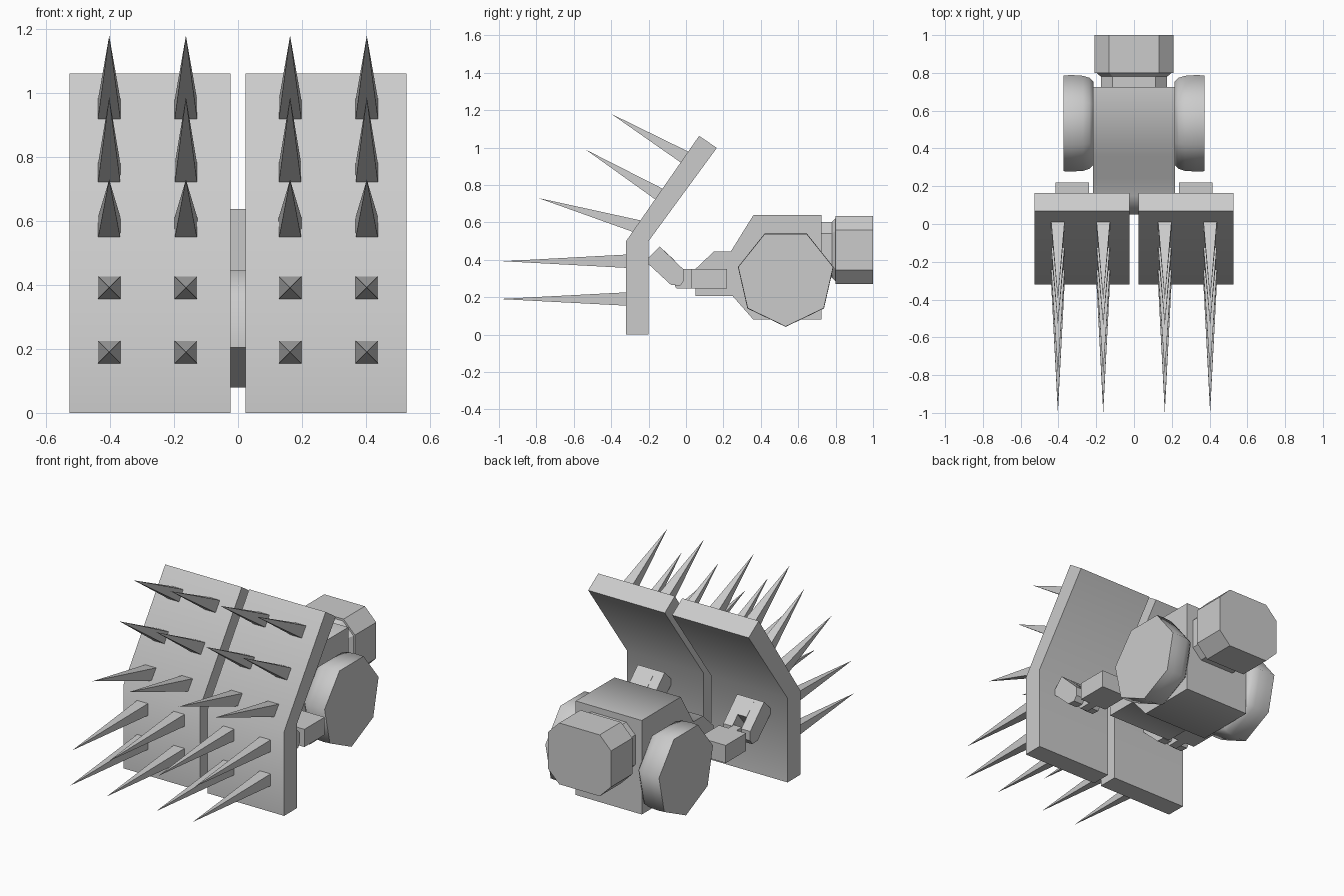
import bpy, bmesh, math
from mathutils import Vector

if "Cube" in bpy.data.objects:
    bpy.data.objects.remove(bpy.data.objects["Cube"])


def finish(name, bm, angle=0):
    bmesh.ops.recalc_face_normals(bm, faces=bm.faces)
    me = bpy.data.meshes.new(name)
    bm.to_mesh(me)
    bm.free()
    ob = bpy.data.objects.new(name, me)
    bpy.context.collection.objects.link(ob)
    if angle:
        bpy.ops.object.select_all(action='DESELECT')
        ob.select_set(True)
        bpy.context.view_layer.objects.active = ob
        bpy.ops.object.shade_smooth_by_angle(angle=math.radians(angle))
    return ob


def loft(name, rings, angle=0):
    """Bridge matching rings of points and cap both ends."""
    bm = bmesh.new()
    vs = [[bm.verts.new(p) for p in r] for r in rings]
    n = len(vs[0])
    for a, b in zip(vs, vs[1:]):
        for i in range(n):
            j = (i + 1) % n
            bm.faces.new((a[i], a[j], b[j], b[i]))
    bm.faces.new(vs[0])
    bm.faces.new(vs[-1])
    return finish(name, bm, angle)


def slab(name, prof, x0, x1, angle=0):
    """Extrude a (y, z) profile along x."""
    return loft(name, [[(x, y, z) for y, z in prof] for x in (x0, x1)], angle)


def spike(name, base, tip, r=0.036):
    base, tip = Vector(base), Vector(tip)
    side = Vector((1, 0, 0))
    up = side.cross((tip - base).normalized())
    bm = bmesh.new()
    b = [bm.verts.new(base + side * r * i + up * r * j)
         for i, j in ((-1, -1), (1, -1), (1, 1), (-1, 1))]
    t = bm.verts.new(tip)
    bm.faces.new(b)
    for i in range(4):
        bm.faces.new((b[i], b[(i + 1) % 4], t))
    return finish(name, bm)


def chamfered(y, hx, hz, c, zc=0.453):
    """Chamfered rectangle ring in the xz plane."""
    pts = [(hx, hz - c), (hx - c, hz), (c - hx, hz), (-hx, hz - c),
           (-hx, c - hz), (c - hx, -hz), (hx - c, -hz), (hx, c - hz)]
    return [(x, y, zc + z) for x, z in pts]


# Main body with tapered neck
slab("body", [(0.05, 0.205), (0.25, 0.205), (0.36, 0.08), (0.725, 0.08),
              (0.725, 0.638), (0.36, 0.638), (0.24, 0.445), (0.15, 0.445),
              (0.05, 0.35)], -0.217, 0.217, 62)

# Rear collar and chamfered end block
loft("rear_collar", [chamfered(0.70, 0.175, 0.148, 0.06),
                     chamfered(0.78, 0.175, 0.148, 0.06),
                     chamfered(0.805, 0.205, 0.175, 0.072)])
loft("rear_block", [chamfered(0.80, 0.208, 0.182, 0.075),
                    chamfered(1.0, 0.208, 0.182, 0.075)])

plate = [(-0.32, 0), (-0.32, 0.5), (0.07, 1.062), (0.165, 0.998),
         (-0.2, 0.5), (-0.2, 0)]
spikes = [((-0.31, 0.19), (-1.0, 0.19)), ((-0.31, 0.392), (-0.98, 0.392)),
          ((-0.25, 0.575), (-0.79, 0.73)), ((-0.13, 0.742), (-0.535, 0.988)),
          ((0.0, 0.944), (-0.40, 1.18))]
rear_link = [(0.03, 0.245), (0.22, 0.245), (0.22, 0.35), (0.03, 0.35)]
tongue = [(-0.06, 0.26), (-0.05, 0.245), (0.05, 0.245), (0.05, 0.35),
          (-0.02, 0.35), (-0.06, 0.31)]
front_link = [(-0.21, 0.385), (-0.08, 0.265), (-0.03, 0.262), (-0.01, 0.29),
              (-0.01, 0.345), (-0.14, 0.47), (-0.21, 0.40)]

for side, s in (("left", -1), ("right", 1)):
    # Bent plate and its spikes
    slab(side + "_plate", plate, s * 0.024, s * 0.527, 45)
    for col, x in enumerate((0.163, 0.403)):
        for row, (b, t) in enumerate(spikes):
            spike(f"{side}_spike_{col}_{row}", (s * x, *b), (s * x, *t))

    # Seven-sided side drum, rounded towards the body
    rings = []
    for x, r in ((0.215, 0.225), (0.235, 0.247), (0.27, 0.258), (0.33, 0.262),
                 (0.373, 0.26)):
        rings.append([(s * x, 0.533 + r * math.sin(k * math.tau / 7),
                       0.303 - r * math.cos(k * math.tau / 7)) for k in range(7)])
    loft(side + "_drum", rings, 60)

    # Hinged arm: rear link with tongue, forked front link
    slab(side + "_rear_link", rear_link, s * 0.238, s * 0.415)
    slab(side + "_link_tongue", tongue, s * 0.30, s * 0.353)
    slab(side + "_fork_inner", front_link, s * 0.238, s * 0.297)
    slab(side + "_fork_outer", front_link, s * 0.356, s * 0.415)
    slab(side + "_fork_base", [(-0.21, 0.385), (-0.13, 0.312), (-0.06, 0.396),
                               (-0.14, 0.47), (-0.21, 0.40)],
         s * 0.297, s * 0.356)
